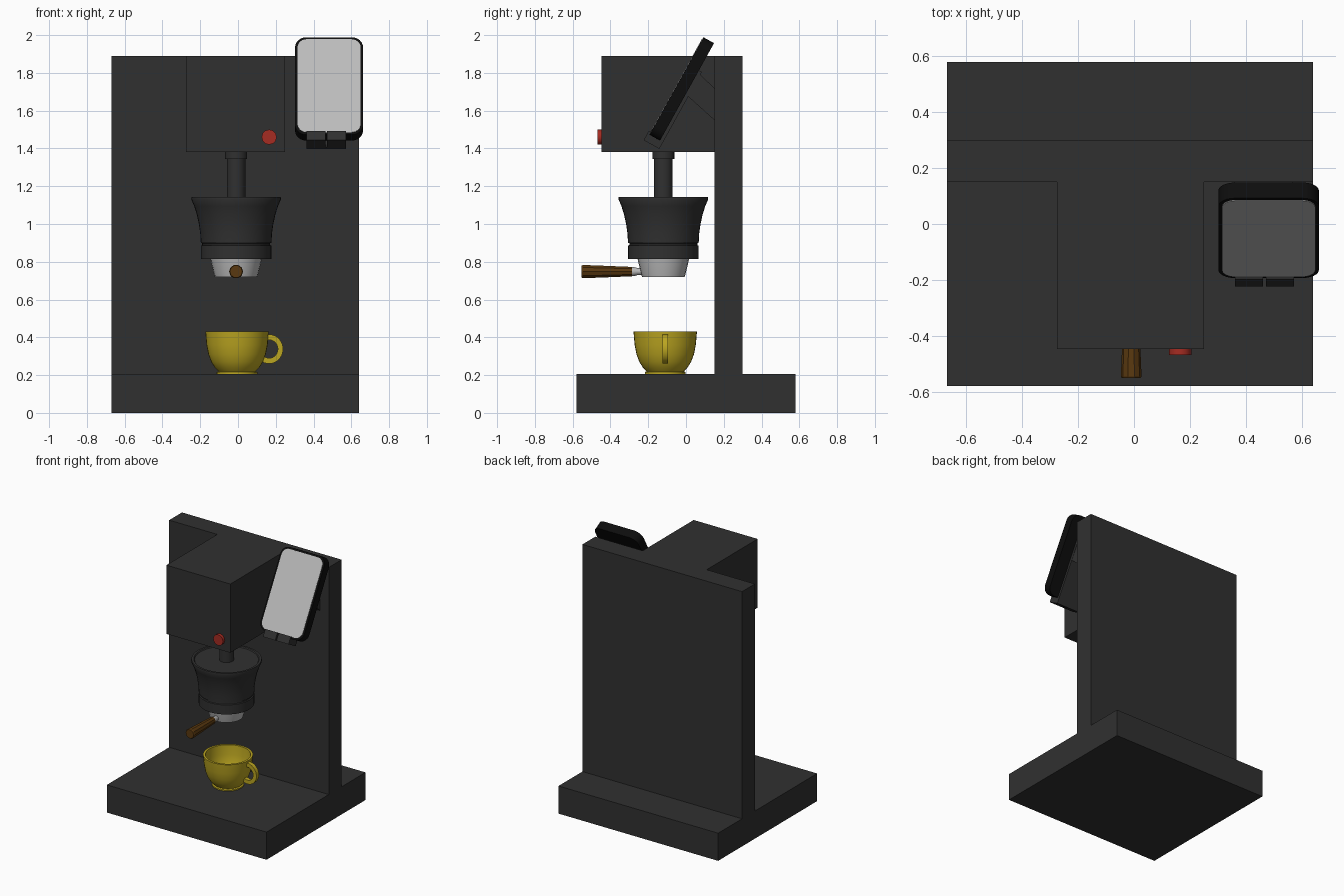
import bpy
import bmesh
from math import sin, cos, pi, radians
from mathutils import Matrix, Vector

if "Cube" in bpy.data.objects:
    bpy.data.objects.remove(bpy.data.objects["Cube"], do_unlink=True)


def material(name, rgb, rough=0.6):
    m = bpy.data.materials.new(name)
    m.use_nodes = True
    m.diffuse_color = (*rgb, 1)
    shader = m.node_tree.nodes["Principled BSDF"]
    shader.inputs["Base Color"].default_value = (*rgb, 1)
    shader.inputs["Roughness"].default_value = rough
    return m


CHARCOAL = material("charcoal", (0.03, 0.03, 0.03))
BLACK = material("black", (0.004, 0.004, 0.004))
SCREEN = material("screen grey", (0.5, 0.5, 0.5))
SILVER = material("silver", (0.5, 0.5, 0.5))
RED = material("red", (0.38, 0.025, 0.016))
WOOD = material("brown wood", (0.1, 0.04, 0.005))
YELLOW = material("yellow", (0.5, 0.38, 0.015))


def finish(name, bm, mat, matrix=None, smooth=False):
    bmesh.ops.recalc_face_normals(bm, faces=bm.faces)
    mesh = bpy.data.meshes.new(name)
    bm.to_mesh(mesh)
    bm.free()
    mesh.materials.append(mat)
    ob = bpy.data.objects.new(name, mesh)
    bpy.context.collection.objects.link(ob)
    if matrix:
        ob.matrix_world = matrix
    if smooth:
        bpy.ops.object.select_all(action="DESELECT")
        ob.select_set(True)
        bpy.context.view_layer.objects.active = ob
        bpy.ops.object.shade_smooth_by_angle(angle=radians(35))
    return ob


def box(name, lo, hi, mat, matrix=None):
    lo, hi = Vector(lo), Vector(hi)
    bm = bmesh.new()
    bmesh.ops.create_cube(bm, size=1)
    bmesh.ops.scale(bm, vec=hi - lo, verts=bm.verts)
    bmesh.ops.translate(bm, vec=(lo + hi) / 2, verts=bm.verts)
    return finish(name, bm, mat, matrix)


def prism(name, points, offset, mat, matrix=None, smooth=False):
    """Extrude a flat outline along an offset vector."""
    bm = bmesh.new()
    face = bm.faces.new([bm.verts.new(p) for p in points])
    ext = bmesh.ops.extrude_face_region(bm, geom=[face], use_keep_orig=True)
    moved = [g for g in ext["geom"] if isinstance(g, bmesh.types.BMVert)]
    bmesh.ops.translate(bm, vec=offset, verts=moved)
    return finish(name, bm, mat, matrix, smooth)


def lathe(name, profile, mat, matrix, sides=32, smooth=True):
    """Spin (radius, height) pairs about the local z axis; ends close on the axis."""
    bm = bmesh.new()
    verts = [bm.verts.new((r, 0, z)) for r, z in profile]
    edges = [bm.edges.new(pair) for pair in zip(verts, verts[1:])]
    bmesh.ops.spin(bm, geom=verts + edges, axis=(0, 0, 1), cent=(0, 0, 0),
                   angle=2 * pi, steps=sides, use_duplicate=False)
    bmesh.ops.remove_doubles(bm, verts=bm.verts, dist=0.0005)
    return finish(name, bm, mat, matrix, smooth)


def rounded_rect(w, h, r, z, steps=6):
    pts = []
    for k, (sx, sy) in enumerate([(1, 1), (-1, 1), (-1, -1), (1, -1)]):
        for i in range(steps + 1):
            a = (k + i / steps) * pi / 2
            pts.append((sx * (w - r) + r * cos(a), sy * (h - r) + r * sin(a), z))
    return pts


# Machine body
box("base", (-0.67, -0.58, 0), (0.64, 0.58, 0.205), CHARCOAL)
box("back_panel", (-0.67, 0.15, 0.205), (0.64, 0.3, 1.89), CHARCOAL)
box("brew_head", (-0.275, -0.447, 1.38), (0.25, 0.15, 1.89), CHARCOAL)

# Group head hanging under the brew head
axis = Matrix.Translation((-0.01, -0.12, 0))
lathe("stem", [(0, 1.12), (0.049, 1.12), (0.049, 1.345), (0.058, 1.345),
               (0.058, 1.38), (0, 1.38)], CHARCOAL, axis, 24)
lathe("group_head", [(0, 0.815), (0.187, 0.815), (0.187, 0.885), (0.18, 0.888),
                     (0.18, 0.898), (0.187, 0.9), (0.19, 0.95), (0.197, 1.0),
                     (0.208, 1.05), (0.222, 1.095), (0.238, 1.132),
                     (0.236, 1.142), (0.22, 1.142), (0.215, 1.135), (0, 1.135)],
      CHARCOAL, axis, 40)

# Portafilter: basket, neck and wooden handle
lathe("filter_basket", [(0, 0.72), (0.113, 0.72), (0.12, 0.745), (0.133, 0.8),
                        (0.137, 0.82), (0, 0.82)], SILVER, axis, 24)
forward = Matrix.Translation((-0.01, -0.12, 0.748)) @ Matrix.Rotation(pi / 2, 4, "X")
lathe("handle_neck", [(0, 0.09), (0.018, 0.09), (0.018, 0.135), (0.024, 0.155),
                      (0.024, 0.18), (0, 0.18)], SILVER, forward, 12)
lathe("wooden_handle", [(0, 0.165), (0.026, 0.165), (0.031, 0.28), (0.037, 0.425),
                        (0.033, 0.432), (0, 0.432)], WOOD, forward, 10, False)

# Power button
lathe("button", [(0, 0), (0.04, 0), (0.04, 0.022), (0, 0.022)], RED,
      Matrix.Translation((0.165, -0.447, 1.46)) @ Matrix.Rotation(pi / 2, 4, "X"), 12)

# Coffee cup with a looped handle
cup_axis = Matrix.Translation((-0.005, -0.11, 0))
lathe("cup", [(0, 0.207), (0.108, 0.207), (0.108, 0.216), (0.098, 0.22),
              (0.118, 0.24), (0.137, 0.27), (0.152, 0.31), (0.162, 0.36),
              (0.168, 0.43), (0.152, 0.43), (0.147, 0.36), (0.137, 0.31),
              (0.12, 0.27), (0.09, 0.235), (0, 0.23)], YELLOW, cup_axis, 36)
arc = [radians(105 - 230 * i / 16) for i in range(17)]
loop = [(0.17 + r * cos(a), -0.015, 0.338 + r * 1.05 * sin(a))
        for r, run in ((0.074, arc), (0.046, arc[::-1])) for a in run]
prism("cup_handle", loop, (0, 0.03, 0), YELLOW, cup_axis, True)

# Tilted display: local y runs up the panel, local z faces the user
tilt = Matrix.Translation((0.482, -0.0225, 1.715)) @ Matrix.Rotation(radians(61), 4, "X")
prism("display_case", rounded_rect(0.18, 0.295, 0.06, -0.032), (0, 0, 0.064), BLACK, tilt, True)
prism("display_screen", rounded_rect(0.167, 0.282, 0.05, 0.03), (0, 0, 0.005), SCREEN, tilt)

# Display bracket: arm to the back panel, backing plate and two lower clips
prism("bracket_arm", [(0.36, y, z) for y, z in
                      ((0.15, 1.55), (0.15, 1.72), (0.065, 1.8), (0.0, 1.685))],
      (0.21, 0, 0), CHARCOAL)
box("bracket_plate", (-0.12, -0.335, -0.05), (0.09, 0.13, -0.032), CHARCOAL, tilt)
for side, x in (("right", -0.12), ("left", -0.01)):
    box(side + "_clip_shelf", (x, -0.335, -0.05), (x + 0.1, -0.295, 0.045), CHARCOAL, tilt)
    box(side + "_clip_lip", (x, -0.3, 0.032), (x + 0.1, -0.28, 0.045), CHARCOAL, tilt)
